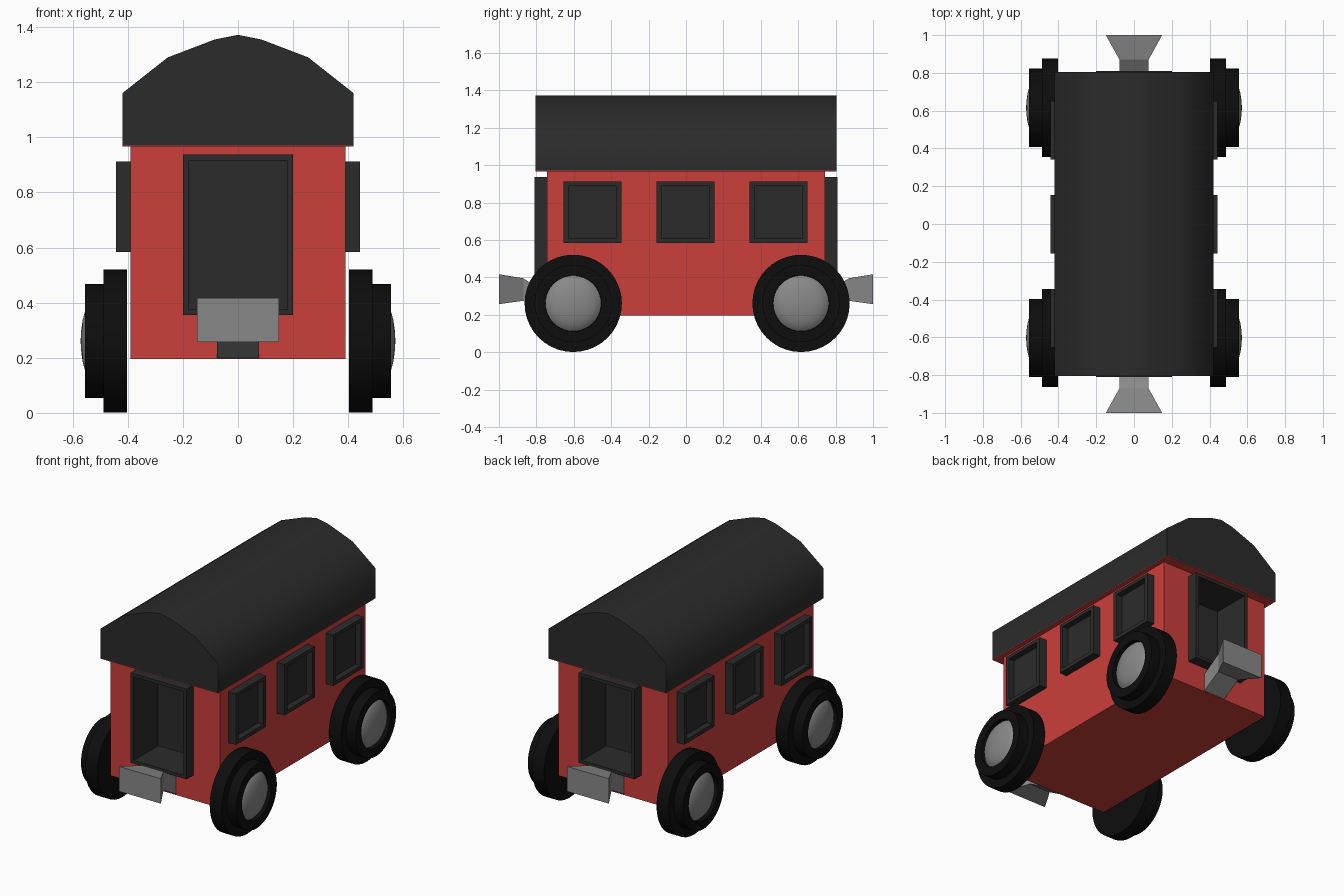
import bpy, bmesh, math

if "Cube" in bpy.data.objects:
    bpy.data.objects.remove(bpy.data.objects["Cube"])


def material(name, rgb):
    m = bpy.data.materials.new(name)
    m.diffuse_color = (*rgb, 1)
    m.use_nodes = True
    m.node_tree.nodes["Principled BSDF"].inputs["Base Color"].default_value = m.diffuse_color
    return m


RED = material("red_paint", (0.6, 0.05, 0.045))
DARK = material("dark_trim", (0.024, 0.024, 0.024))
RUBBER = material("rubber", (0.004, 0.004, 0.004))
METAL = material("metal", (0.25, 0.25, 0.25))


def loft(name, rings, mat, smooth=None):
    """Skin a list of equal-length rings and cap both ends."""
    bm = bmesh.new()
    loops = [[bm.verts.new(p) for p in r] for r in rings]
    n = len(loops[0])
    for a, b in zip(loops, loops[1:]):
        for i in range(n):
            j = (i + 1) % n
            bm.faces.new((a[i], a[j], b[j], b[i]))
    bm.faces.new(loops[0])
    bm.faces.new(loops[-1])
    bmesh.ops.recalc_face_normals(bm, faces=bm.faces)
    me = bpy.data.meshes.new(name)
    bm.to_mesh(me)
    bm.free()
    ob = bpy.data.objects.new(name, me)
    bpy.context.collection.objects.link(ob)
    me.materials.append(mat)
    if smooth:
        bpy.ops.object.select_all(action='DESELECT')
        ob.select_set(True)
        bpy.context.view_layer.objects.active = ob
        bpy.ops.object.shade_smooth_by_angle(angle=math.radians(smooth))
    return ob


def rect_y(y, hw, z0, z1):
    return [(-hw, y, z0), (hw, y, z0), (hw, y, z1), (-hw, y, z1)]


def rect_x(x, yc, hw, z0, z1):
    return [(x, yc - hw, z0), (x, yc + hw, z0), (x, yc + hw, z1), (x, yc - hw, z1)]


def lathe(name, x_sign, yc, zc, profile, mat, n=40):
    """Rings of (x, radius) around a wheel axle."""
    rings = [[(x_sign * x, yc + r * math.cos(2 * math.pi * i / n),
               zc + r * math.sin(2 * math.pi * i / n)) for i in range(n)]
             for x, r in profile]
    return loft(name, rings, mat, 35)


# Carriage body with the two doorways cut out
body = loft("body", [rect_y(-0.742, 0.39, 0.195, 0.97),
                     rect_y(0.742, 0.39, 0.195, 0.97)], RED)

# Arched roof and its red underside
half = [(0.42, 0.971), (0.42, 1.16), (0.255, 1.29), (0.085, 1.355)]
arch = half + [(0, 1.372)] + [(-x, z) for x, z in reversed(half)]
loft("roof", [[(x, y, z) for x, z in arch] for y in (-0.805, 0.805)], DARK, 60)
loft("roof_underside", [rect_y(-0.805, 0.42, 0.967, 0.971),
                        rect_y(0.805, 0.42, 0.967, 0.971)], RED)

for s, end in ((-1, "front"), (1, "back")):
    # Deep doorway with raised frame
    loft(end + "_door", [rect_y(s * 0.55, 0.2, 0.355, 0.937),
                         rect_y(s * 0.81, 0.2, 0.355, 0.937),
                         rect_y(s * 0.81, 0.178, 0.376, 0.916),
                         rect_y(s * 0.56, 0.178, 0.376, 0.916)], DARK)
    cutter = loft(end + "_door_cutter", [rect_y(s * 0.555, 0.19, 0.365, 0.926),
                                         rect_y(s * 0.9, 0.19, 0.365, 0.926)], RED)
    cutter.hide_render = True
    cutter.hide_set(True)
    cut = body.modifiers.new("doorway", 'BOOLEAN')
    cut.operation = 'DIFFERENCE'
    cut.object = cutter

    # Flared coupler on a sloping stem
    loft(end + "_coupler", [rect_y(s * 0.735, 0.077, 0.196, 0.31),
                            rect_y(s * 0.87, 0.077, 0.275, 0.395),
                            rect_y(s * 1.0, 0.149, 0.257, 0.417)], METAL)

for s, side in ((-1, "left"), (1, "right")):
    # Three shallow framed windows
    for k in (-1, 0, 1):
        y = k * 0.4975 - 0.002
        loft(f"{side}_window_{k + 2}", [rect_x(s * 0.385, y, 0.155, 0.583, 0.912),
                                        rect_x(s * 0.443, y, 0.155, 0.583, 0.912),
                                        rect_x(s * 0.443, y, 0.128, 0.607, 0.89),
                                        rect_x(s * 0.403, y, 0.128, 0.607, 0.89)], DARK)
    # Stepped tyres with domed hubs
    for y, end in ((-0.603, "front"), (0.615, "back")):
        lathe(f"{end}_{side}_tyre", s, y, 0.261,
              [(0.402, 0.26), (0.488, 0.26), (0.488, 0.207), (0.555, 0.207),
               (0.555, 0.15), (0.5, 0.15)], RUBBER)
        lathe(f"{end}_{side}_hub", s, y, 0.261,
              [(0.5, 0.149), (0.528, 0.149), (0.543, 0.133), (0.555, 0.108),
               (0.564, 0.075), (0.569, 0.038), (0.571, 0.006)], METAL)
